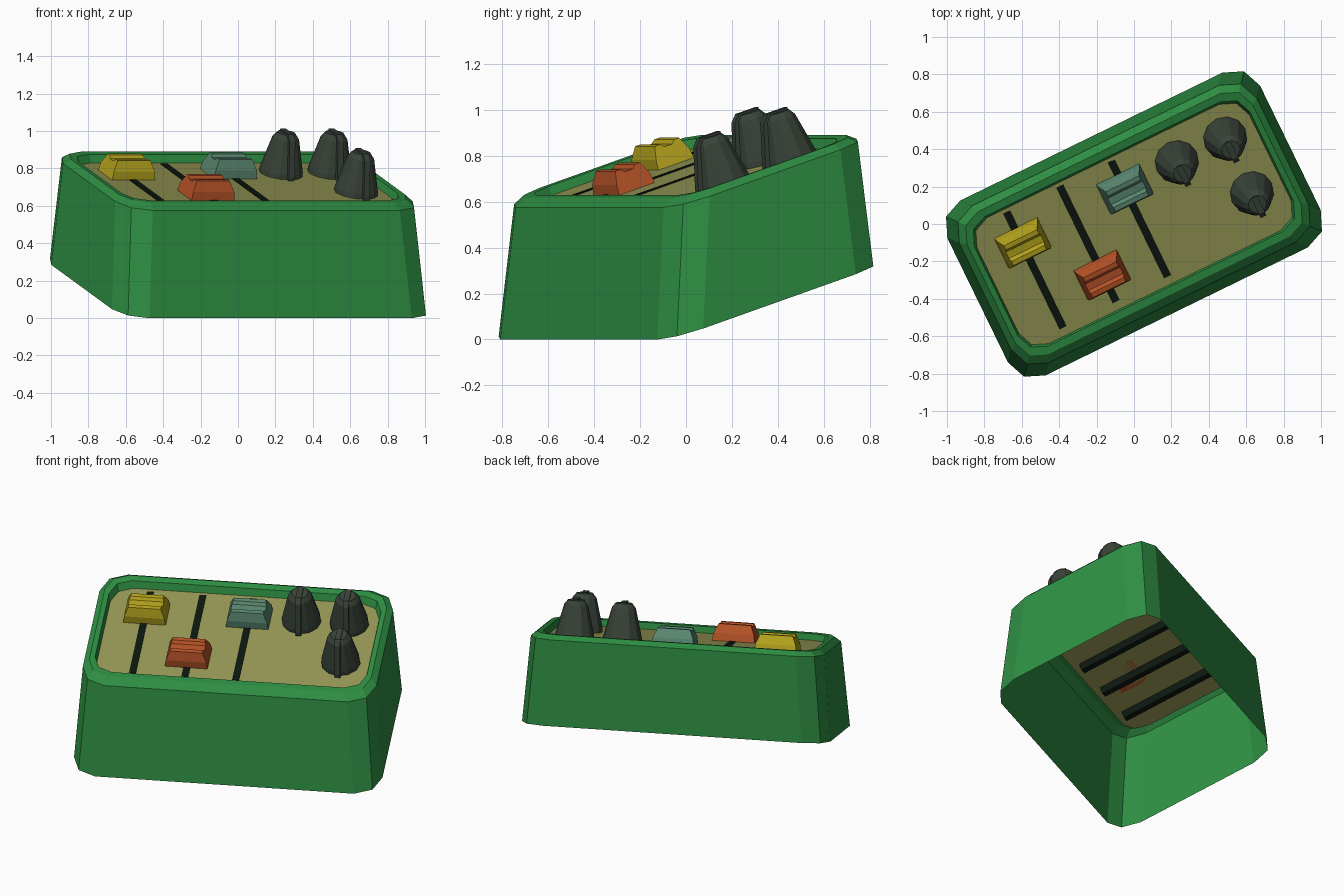
import bpy, bmesh, math
from mathutils import Matrix

if "Cube" in bpy.data.objects:
    bpy.data.objects.remove(bpy.data.objects["Cube"])

SLOPE = 0.32          # rise of the control surface from front to back
PANEL_Z = 0.71        # panel height at the middle
SPIN = Matrix.Rotation(math.radians(26), 4, 'Z')
TILT = Matrix.Rotation(math.atan(SLOPE), 4, 'X')


def material(name, r, g, b):
    m = bpy.data.materials.new(name)
    m.diffuse_color = (r, g, b, 1)
    m.use_nodes = True
    m.node_tree.nodes["Principled BSDF"].inputs["Base Color"].default_value = m.diffuse_color
    return m


GREEN = material("case_green", 0.027, 0.27, 0.055)
OLIVE = material("panel_olive", 0.30, 0.31, 0.09)
BLACK = material("slot_black", 0.004, 0.008, 0.005)
YELLOW = material("yellow", 0.45, 0.36, 0.012)
RED = material("red", 0.46, 0.085, 0.02)
TEAL = material("teal", 0.10, 0.24, 0.16)
DARK = material("knob_dark", 0.04, 0.055, 0.04)


def finish(name, bm, mat, matrix):
    bmesh.ops.recalc_face_normals(bm, faces=bm.faces)
    me = bpy.data.meshes.new(name)
    bm.to_mesh(me)
    bm.free()
    me.materials.append(mat)
    ob = bpy.data.objects.new(name, me)
    ob.matrix_world = matrix
    bpy.context.collection.objects.link(ob)
    return ob


def on_panel(u, v):
    """Frame standing square on the sloped panel."""
    return SPIN @ Matrix.Translation((u, v, PANEL_Z + SLOPE * v)) @ TILT


def outline(hu, hv, r, w):
    """Rounded rectangle, two facets per corner, sheared to the slope."""
    pts = []
    for su, sv, start in ((1, 1, 0), (-1, 1, 90), (-1, -1, 180), (1, -1, 270)):
        for k in range(3):
            a = math.radians(start + 45 * k)
            u, v = su * (hu - r) + r * math.cos(a), sv * (hv - r) + r * math.sin(a)
            pts.append((u, v, w + SLOPE * v))
    return pts


def bridge(bm, rings):
    for a, b in zip(rings, rings[1:]):
        for i in range(len(a)):
            j = (i + 1) % len(a)
            bm.faces.new((a[i], a[j], b[j], b[i]))


# Case: open-bottomed shell with bevelled rim
bm = bmesh.new()
levels = [(0.93, 0.52, 0.15, 0.166), (0.885, 0.467, 0.15, 0.725),
          (0.85, 0.425, 0.13, 0.755), (0.82, 0.385, 0.12, 0.752),
          (0.81, 0.375, 0.12, PANEL_Z)]
bridge(bm, [[bm.verts.new(p) for p in outline(*l)] for l in levels])
finish("case", bm, GREEN, SPIN)

# Recessed panel
bm = bmesh.new()
bm.faces.new([bm.verts.new(p) for p in outline(0.81, 0.375, 0.12, PANEL_Z)])
for f in bm.faces:
    f.normal_update()
finish("panel", bm, OLIVE, SPIN)

# Slider slots
for i, u in enumerate((-0.584, -0.268, 0.038)):
    bm = bmesh.new()
    bmesh.ops.create_cube(bm, size=1, matrix=Matrix.Translation((0, 0, -0.022))
                          @ Matrix.Diagonal((0.042, 0.72, 0.05, 1)))
    finish(f"slot_{i + 1}", bm, BLACK, on_panel(u, 0.012))


# Slider caps: tapered blocks with a finger dip
def slider(name, u, v, mat):
    bm = bmesh.new()
    profile = [(-0.09, 0, 0.128), (-0.085, 0.045, 0.122), (-0.062, 0.1, 0.098),
               (-0.036, 0.1, 0.098), (-0.02, 0.085, 0.104), (0.02, 0.085, 0.104),
               (0.036, 0.1, 0.098), (0.062, 0.1, 0.098), (0.085, 0.045, 0.122),
               (0.09, 0, 0.128)]
    ends = [[bm.verts.new((s * hu, y, z)) for y, z, hu in profile] for s in (-1, 1)]
    for e in ends:
        bm.faces.new(e)
    n = len(profile)
    for i in range(n):
        j = (i + 1) % n
        bm.faces.new((ends[0][i], ends[0][j], ends[1][j], ends[1][i]))
    finish(name, bm, mat, on_panel(u, v))


slider("yellow_slider", -0.578, 0.172, YELLOW)
slider("red_slider", -0.272, -0.168, RED)
slider("teal_slider", 0.038, 0.192, TEAL)


# Knobs: faceted tapered body with a pointer ridge
def knob(name, u, v):
    bm = bmesh.new()
    rings = []
    for r, z in ((0.118, 0), (0.116, 0.025), (0.072, 0.2), (0.05, 0.228)):
        rings.append([bm.verts.new((r * math.cos(math.tau * k / 12),
                                    r * math.sin(math.tau * k / 12), z))
                      for k in range(12)])
    bridge(bm, rings)
    bm.faces.new(rings[0])
    bm.faces.new(rings[-1])
    ridge = [(0.045, 0.2), (0.045, 0.236), (-0.055, 0.236), (-0.085, 0.205),
             (-0.135, 0.02), (-0.135, 0), (0, 0)]
    sides = [[bm.verts.new((x, y, z)) for y, z in ridge] for x in (-0.017, 0.017)]
    for s in sides:
        bm.faces.new(s)
    bridge(bm, sides)
    finish(name, bm, DARK, on_panel(u, v))


for i, (u, v) in enumerate(((0.352, 0.2), (0.64, 0.2), (0.64, -0.125))):
    knob(f"knob_{i + 1}", u, v)
